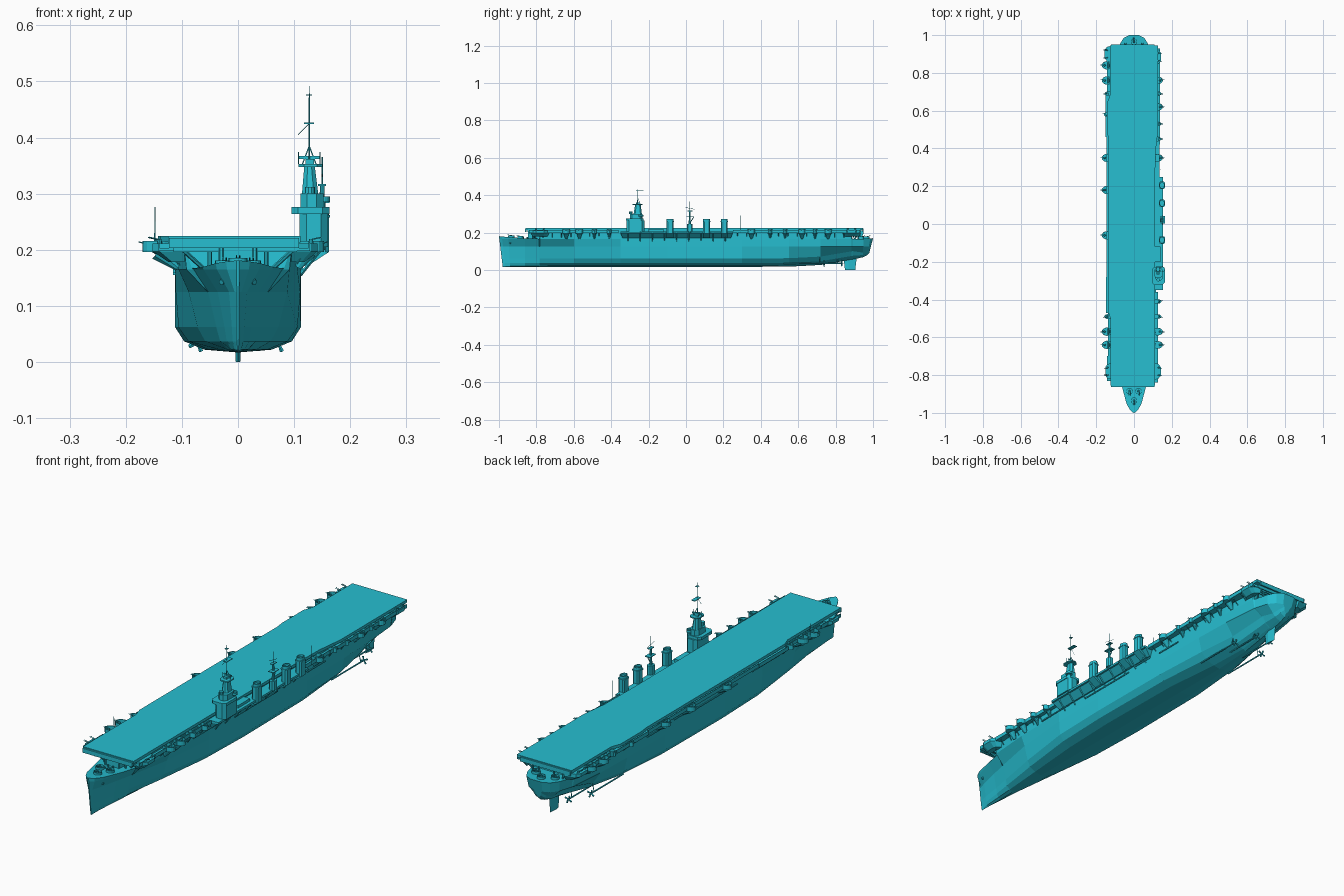
import bpy, bmesh, math
from mathutils import Vector

mat = bpy.data.materials.new("sea_cyan")
mat.diffuse_color = (0.02, 0.52, 0.64, 1)

def finish(name, bm):
    bmesh.ops.recalc_face_normals(bm, faces=bm.faces)
    me = bpy.data.meshes.new(name)
    bm.to_mesh(me)
    bm.free()
    me.materials.append(mat)
    ob = bpy.data.objects.new(name, me)
    bpy.context.collection.objects.link(ob)
    return ob

def loft(bm, rings):
    vs = [[bm.verts.new(p) for p in r] for r in rings]
    n = len(vs[0])
    for a, b in zip(vs, vs[1:]):
        for i in range(n):
            j = (i + 1) % n
            bm.faces.new((a[i], a[j], b[j], b[i]))
    bm.faces.new(vs[0][::-1])
    bm.faces.new(vs[-1])

def prism(bm, pts, z0, z1, top=None):
    loft(bm, [[(x, y, z0) for x, y in pts], [(x, y, z1) for x, y in (top or pts)]])

def rect(x0, x1, y0, y1):
    return [(x0, y0), (x1, y0), (x1, y1), (x0, y1)]

def box(bm, x0, x1, y0, y1, z0, z1):
    prism(bm, rect(x0, x1, y0, y1), z0, z1)

def rod(bm, p, q, r1, r2=None, n=6):
    p, q = Vector(p), Vector(q)
    d = q - p
    rot = d.to_track_quat('Z', 'Y')
    r2 = r1 if r2 is None else r2
    ring = [Vector((math.cos(2 * math.pi * i / n), math.sin(2 * math.pi * i / n), 0)) for i in range(n)]
    loft(bm, [[p + rot @ (v * r1) for v in ring], [q + rot @ (v * r2) for v in ring]])

def tub(bm, x, y, rx, ry, z0, z1, wall=0.003, n=16):
    # open oval gun tub: outer wall, rim, inner wall, floor
    def oval(k, z):
        return [(x + (rx - k) * math.cos(2 * math.pi * i / n), y + (ry - k) * math.sin(2 * math.pi * i / n), z) for i in range(n)]
    loft(bm, [oval(0, z0), oval(0, z1), oval(wall, z1), oval(wall, z0 + 0.004)])

def gun(bm, x, y, z, dx, dy, s=1.0):
    rod(bm, (x, y, z), (x, y, z + 0.010 * s), 0.006 * s, 0.004 * s, 8)
    for k in (-0.003, 0.003):
        ox, oy = k * dy, k * dx
        rod(bm, (x + ox, y + oy, z + 0.009 * s), (x + ox + 0.022 * dx * s, y + oy + 0.022 * dy * s, z + 0.014 * s), 0.0012, n=5)

# hull: y, bottom y, top z, keel z, half widths at deck, mid, bilge, low
stations = [
    (-1.0, -0.98, .181, .017, .003, .002, .002, .001),
    (-.985, -.965, .179, .017, .021, .006, .005, .003),
    (-.95, -.94, .176, .017, .040, .016, .011, .006),
    (-.86, -.86, .169, .017, .064, .036, .024, .012),
    (-.785, -.785, .167, .017, .082, .053, .038, .018),
    (-.78, -.78, .206, .017, .096, .054, .039, .018),
    (-.6, -.6, .206, .017, .108, .088, .072, .032),
    (-.35, -.35, .206, .017, .112, .111, .106, .052),
    (-.1, -.1, .206, .017, .112, .112, .112, .060),
    (.3, .3, .206, .017, .112, .112, .110, .055),
    (.55, .55, .206, .018, .112, .111, .096, .030),
    (.72, .72, .206, .027, .110, .106, .070, .014),
    (.885, .885, .206, .055, .100, .092, .050, .012),
    (.89, .89, .165, .056, .094, .091, .050, .012),
    (.95, .945, .167, .068, .076, .073, .042, .012),
    (.985, .97, .169, .080, .055, .050, .030, .010),
    (1.0, .98, .170, .092, .026, .022, .014, .005)]
bm = bmesh.new()
rings = []
for y, yb, zt, zk, wt, wm, wb, wl in stations:
    prof = [(wt, zt), (wt * .9 + wm * .1, .165), (wm, .125), (wb, zk + .045 if zk < .06 else zk + .025), ((wb + wl) / 2 + .01 * wb / .11, zk + .02 if zk < .06 else zk + .012), (wl, zk + .005), (0, zk)]
    half = [(w, y + (yb - y) * (zt - z) / (zt - zk), z) for w, z in prof]
    rings.append(half + [(-x, yy, z) for x, yy, z in half[-2::-1]])
loft(bm, rings)
finish("hull", bm)

# flight deck with stepped edges and lower lip at both ends
bm = bmesh.new()
deck = [(-.125, -.855), (.111, -.855), (.111, -.36), (.111, .22), (.114, .38), (.128, .50), (.128, .945),
        (-.128, .945), (-.128, .68), (-.143, .64), (-.143, .50), (-.138, .46), (-.138, -.46), (-.125, -.50)]
prism(bm, deck, .213, .225)
box(bm, -.120, .106, -.848, .935, .204, .214)
for y0, y1 in ((-.862, -.853), (.943, .950)):
    box(bm, -.123, .109, y0, y1, .203, .221)
finish("flight_deck", bm)

# deck supports over bow and stern, cross beams
bm = bmesh.new()
for s in (-1, 1):
    for x, y in ((.03, -.84), (.05, -.82), (.035, .93), (.07, .92)):
        rod(bm, (s * x, y, .163), (s * x, y, .207), .004)
    rod(bm, (s * .06, -.80, .165), (s * .105, -.835, .206), .004)
    rod(bm, (s * .085, .90, .165), (s * .11, .93, .206), .004)
for i in range(4):
    box(bm, -.115, .105, -.84 + i * .02, -.834 + i * .02, .196, .206)
    box(bm, -.115, .115, .895 + i * .012, .899 + i * .012, .196, .206)
box(bm, -.035, .035, -.84, -.77, .166, .198)
finish("deck_supports", bm)

# side walkways with rail wall and brackets
bm = bmesh.new()
walks = [(-1, .148, -.47, -.28), (-1, .145, -.28, .46), (-1, .150, .46, .70), (-1, .137, -.70, -.47), (-1, .142, .70, .93), (-1, .142, -.83, -.70),
         (1, .128, -.84, -.36), (1, .135, .25, .42), (1, .138, .42, .93)]
for s, w, y0, y1 in walks:
    a, b = sorted((s * .10, s * w))
    box(bm, a, b, y0, y1, .198, .203)
    a, b = sorted((s * (w - .002), s * w))
    box(bm, a, b, y0, y1, .2, .214)
    for i in range(int((y1 - y0) / .05)):
        y = y0 + .025 + i * .05
        rod(bm, (s * .104, y, .175), (s * (w - .004), y, .2), .002, n=4)
finish("side_walkways", bm)

# gun tubs: side, y, reach, half length
tubs = bmesh.new()
guns = bmesh.new()
spots = [(-1, y, .170, .022) for y in (.84, .76, .35, .18, -.06, -.57, -.64)] + [(-1, -.49, .158, .014), (-1, .58, .160, .016), (-1, .69, .155, .014)]
spots += [(1, y, .153, .020) for y in (.76, .62, .35, -.57, -.64)] + [(1, y, .146, .013) for y in (.53, .45, -.41, -.49, .69)]
for s, y, reach, r in spots:
    cx = s * (reach - .028)
    tub(tubs, cx, y, .028, r, .196, .216)
    rod(tubs, (s * .107, y, .168), (cx, y, .197), r * .3, r * .8, 10)
    gun(guns, s * (reach - .015), y, .2, s, 0)
# long corner sponsons
for s, y, reach in ((-1, -.78, .152), (1, -.78, .142), (-1, .90, .155), (1, .885, .142)):
    out = [(s * .095, y - .05), (s * (reach - .012), y - .038), (s * reach, y - .022), (s * reach, y + .022), (s * (reach - .012), y + .038), (s * .095, y + .05)]
    low = [(s * .095 + (px - s * .095) * .5, y + (py - y) * .8) for px, py in out]
    prism(tubs, low, .178, .197, out)
    prism(tubs, out, .197, .211)
    for d in (-.02, .02):
        gun(guns, s * (reach - .012), y + d, .211, s, 0, .8)
# bow and stern tubs
for x, y, z, d in ((-.024, -.885, .168, -1), (.024, -.885, .168, -1), (0, -.935, .172, -1), (0, .965, .166, 1), (-.045, .935, .165, 1), (.045, .935, .165, 1)):
    tub(tubs, x, y, .017, .017, z, z + .013, .002)
    gun(guns, x, y, z + .004, 0, d)
finish("gun_tubs", tubs)
finish("guns", guns)

# starboard platform carrying the island and funnels
bm = bmesh.new()
prism(bm, rect(.10, .118, -.34, .24), .172, .198, rect(.10, .145, -.35, .25))
box(bm, .10, .153, -.35, .25, .198, .207)
for i in range(9):
    rod(bm, (.111, -.31 + i * .065, .155), (.147, -.31 + i * .065, .2), .003, n=4)
box(bm, .11, .140, -.20, -.12, .207, .218)
finish("island_platform", bm)

# island: stacked decks, tapering tower, platforms
bm = bmesh.new()
def chamfer(x0, x1, y0, y1, c=.012):
    return [(x0 + c, y0), (x1 - c, y0), (x1, y0 + c), (x1, y1 - c), (x1 - c, y1), (x0 + c, y1), (x0, y1 - c), (x0, y0 + c)]
prism(bm, chamfer(.110, .160, -.318, -.222), .205, .264)
prism(bm, chamfer(.095, .163, -.322, -.228), .264, .276)
prism(bm, chamfer(.111, .152, -.300, -.232), .276, .300)
prism(bm, chamfer(.114, .143, -.280, -.236, .008), .300, .348, chamfer(.118, .137, -.272, -.242, .006))
prism(bm, chamfer(.108, .151, -.285, -.232, .01), .348, .353)
box(bm, .120, .135, -.268, -.248, .353, .362)
tub(bm, .150, -.24, .014, .014, .285, .295, .002)
rod(bm, (.15, -.24, .20), (.15, -.24, .286), .006, n=8)
rod(bm, (.128, -.295, .30), (.128, -.295, .312), .009, n=10)
finish("island", bm)

# island mast, yards and radar panels
bm = bmesh.new()
rod(bm, (.127, -.257, .36), (.127, -.257, .492), .0015, .0008)
for sx in (-1, 1):
    rod(bm, (.127 + sx * .012, -.245, .353), (.127, -.257, .385), .0014, n=4)
    rod(bm, (.127 + sx * .019, -.26, .353), (.127 + sx * .019, -.26, .374), .001, n=4)
rod(bm, (.107, -.257, .405), (.127, -.257, .425), .0008, n=4)
box(bm, .118, .135, -.268, -.228, .424, .427)
box(bm, .121, .132, -.262, -.25, .475, .477)
box(bm, .109, .146, -.251, -.248, .362, .367)
finish("island_mast", bm)

# funnels: bent out from the hull, open on top
bm = bmesh.new()
for y in (-.085, .11, .205):
    prism(bm, rect(.108, .125, y - .018, y + .018), .172, .196, rect(.134, .162, y - .018, y + .018))
    prism(bm, chamfer(.134, .162, y - .018, y + .018, .006), .196, .258)
    prism(bm, chamfer(.132, .164, y - .020, y + .020, .006), .258, .262)
    tub(bm, .148, y, .014, .018, .262, .274, .003)
finish("funnels", bm)

# second mast between the funnels
bm = bmesh.new()
rod(bm, (.150, .02, .20), (.150, .02, .315), .007, .004, 8)
rod(bm, (.150, .02, .31), (.150, .02, .365), .0015)
prism(bm, chamfer(.138, .162, .005, .035, .006), .205, .245)
box(bm, .139, .163, .002, .042, .283, .286)
box(bm, .143, .157, .008, .034, .314, .317)
rod(bm, (.150, -.005, .335), (.150, .045, .325), .001, n=4)
rod(bm, (.150, .02, .25), (.150, .042, .284), .002, n=4)
finish("aft_mast", bm)

# whip antennas
bm = bmesh.new()
rod(bm, (-.148, -.615, .205), (-.148, -.615, .276), .0015, .0008)
rod(bm, (.138, .29, .20), (.138, .29, .292), .0012, .0006)
finish("antennas", bm)

# rub rails and hull fittings
bm = bmesh.new()
for s in (-1, 1):
    for y0, y1, z in ((-.18, .10, .155), (.14, .24, .165), (.30, .42, .160), (-.46, -.28, .170)):
        a, b = sorted((s * .108, s * .1155))
        box(bm, a, b, y0, y1, z, z + .005)
    rod(bm, (s * .018, -.93, .150), (s * .030, -.945, .142), .007, .005, 8)
    for y in (-.91, -.89):
        rod(bm, (s * .012, y + .04, .168), (s * .012, y + .04, .176), .004, n=8)
finish("hull_fittings", bm)

# rudder, shafts, struts and propellers
bm = bmesh.new()
prism(bm, [(0, .850), (.004, .87), (0, .905), (-.004, .87)], 0, .062, [(0, .843), (.005, .87), (0, .912), (-.005, .87)])
finish("rudder", bm)
bm = bmesh.new()
for s in (-1, 1):
    for x, y0, y1, z in ((.072, .52, .735, .034), (.034, .66, .83, .036)):
        rod(bm, (s * x, y0, z), (s * x, y1, z), .003, n=8)
        rod(bm, (s * x, y1 - .02, z), (s * x * .85, y1 - .02, z + .045), .002, n=4)
        rod(bm, (s * x, y1, z), (s * x, y1 + .012, z), .005, .001, 8)
        for k in range(4):
            a = k * math.pi / 2 + .4
            rod(bm, (s * x, y1, z), (s * x + .016 * math.cos(a), y1 + .004, z + .016 * math.sin(a)), .002, .004, 5)
finish("propellers", bm)
